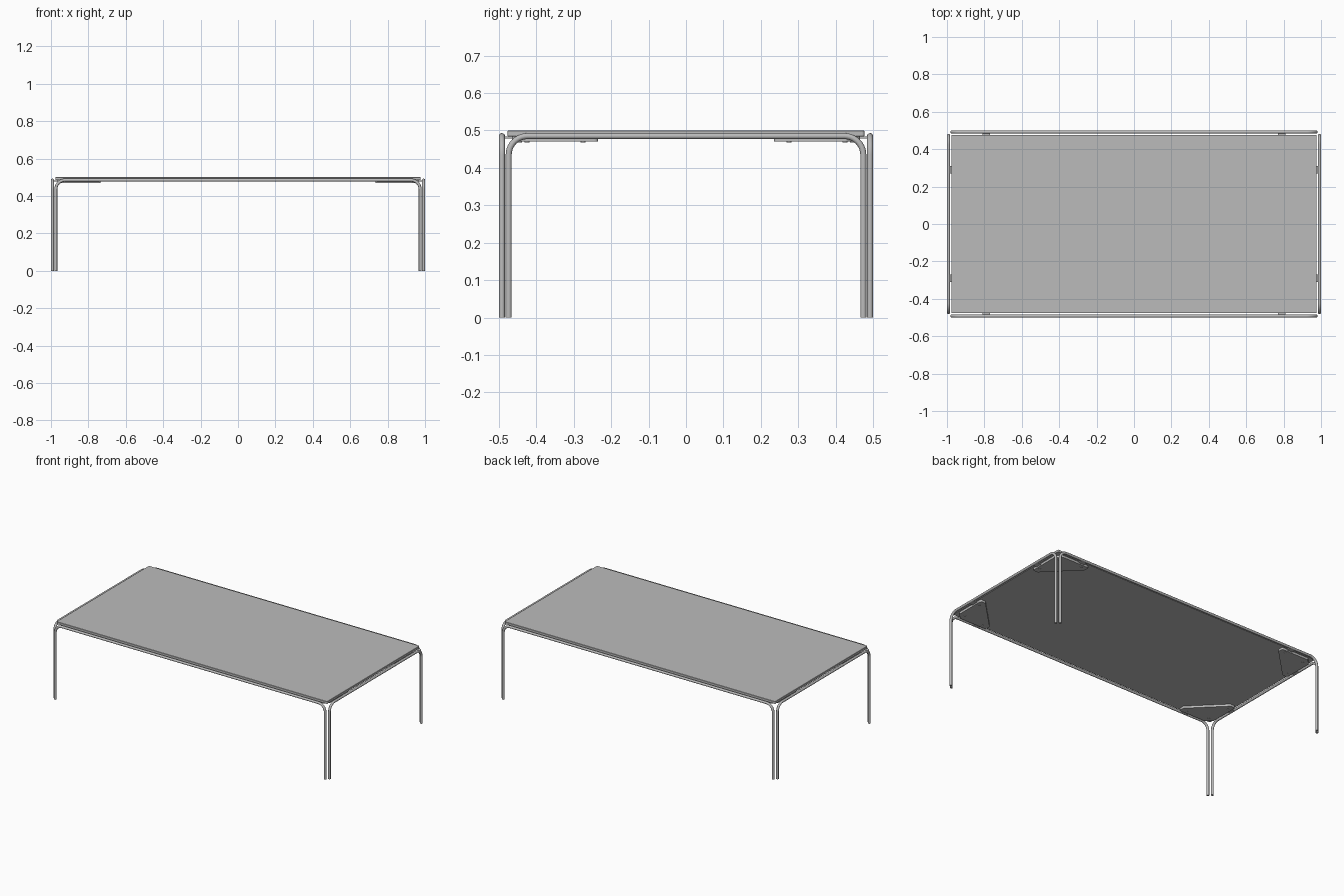
import bpy, bmesh, math
from mathutils import Vector

cube = bpy.data.objects.get("Cube")
if cube:
    bpy.data.objects.remove(cube, do_unlink=True)

TUBE = 0.008            # tube radius
RAIL_Z = 0.485          # rail centre height
BEND = 0.05             # bend radius at tube centre
LEG_X, RAIL_X = 0.974, 0.992
LEG_Y, RAIL_Y = 0.474, 0.492


def material(name, value):
    mat = bpy.data.materials.new(name)
    mat.use_nodes = True
    colour = (value, value, value, 1)
    mat.diffuse_color = colour
    mat.node_tree.nodes["Principled BSDF"].inputs["Base Color"].default_value = colour
    return mat


grey = material("warm_grey", 0.5)


def finish(name, bm):
    bmesh.ops.recalc_face_normals(bm, faces=bm.faces)
    mesh = bpy.data.meshes.new(name)
    bm.to_mesh(mesh)
    bm.free()
    mesh.materials.append(grey)
    obj = bpy.data.objects.new(name, mesh)
    bpy.context.collection.objects.link(obj)
    bpy.ops.object.select_all(action='DESELECT')
    obj.select_set(True)
    bpy.context.view_layer.objects.active = obj
    bpy.ops.object.shade_smooth_by_angle(angle=math.radians(35))
    return obj


def rounded(corners, radii, steps=6):
    """Round each corner of a closed 2D outline."""
    out = []
    for i, (corner, r) in enumerate(zip(corners, radii)):
        p = Vector(corner)
        a = (Vector(corners[i - 1]) - p).normalized()
        b = (Vector(corners[(i + 1) % len(corners)]) - p).normalized()
        half = a.angle(b) / 2
        reach = r / math.tan(half)
        start, end = p + a * reach, p + b * reach
        for s in range(steps + 1):
            t = s / steps
            out.append(start * (1 - t) ** 2 + p * 2 * t * (1 - t) + end * t ** 2)
    return out


def slab(bm, outline, low, high):
    """Extrude a 2D outline between two heights."""
    face = bm.faces.new([bm.verts.new((p[0], p[1], low)) for p in outline])
    top = bmesh.ops.extrude_face_region(bm, geom=[face])
    moved = [v for v in top["geom"] if isinstance(v, bmesh.types.BMVert)]
    bmesh.ops.translate(bm, verts=moved, vec=(0, 0, high - low))


def arch(name, half, place, sides=16, steps=10):
    """Sweep a tube along leg, bend, rail, bend, leg; place maps (u, z, w) to 3D."""
    path = [(-half, 0.0, 0.0)]
    for sign, first in ((-1, 180), (1, 90)):
        for s in range(steps + 1):
            a = math.radians(first - 90 * s / steps)
            path.append((sign * (half - BEND) + BEND * math.cos(a),
                         RAIL_Z - BEND + BEND * math.sin(a), a))
    path.append((half, 0.0, 0.0))
    bm = bmesh.new()
    rings = []
    for i, (u, z, a) in enumerate(path):
        if i == 0:
            a = math.pi
        ring = []
        for k in range(sides):
            t = math.tau * k / sides
            out = TUBE * math.cos(t)
            ring.append(bm.verts.new(place(u + out * math.cos(a), z + out * math.sin(a),
                                           TUBE * math.sin(t))))
        rings.append(ring)
    for r, s in zip(rings, rings[1:]):
        for k in range(sides):
            n = (k + 1) % sides
            bm.faces.new((r[k], r[n], s[n], s[k]))
    bm.faces.new(rings[0])
    bm.faces.new(rings[-1])
    finish(name, bm)


# Table top with a fine eased edge
bm = bmesh.new()
w, d = 0.977, 0.477
slab(bm, rounded([(-w, -d), (w, -d), (w, d), (-w, d)], [0.008] * 4), 0.484, 0.5)
top = finish("table_top", bm)
ease = top.modifiers.new("eased_edge", 'BEVEL')
ease.width, ease.segments, ease.limit_method = 0.0015, 1, 'ANGLE'
ease.angle_limit = math.radians(60)

# Bent tube frames on the four sides
for word, s in (("front", -1), ("back", 1)):
    arch(word + "_frame", LEG_X, lambda u, z, v, s=s: (u, s * RAIL_Y + v, z))
for word, s in (("right", -1), ("left", 1)):
    arch(word + "_frame", LEG_Y, lambda u, z, v, s=s: (s * RAIL_X + v, u, z))

# Corner brackets: triangular plate, rail tabs and screw heads
plate = rounded([(0.965, 0.235), (0.965, 0.43), (0.93, 0.465), (0.735, 0.465),
                 (0.735, 0.43), (0.93, 0.235)],
                [0.012, 0.012, 0.012, 0.012, 0.015, 0.015])
for sx, side in ((-1, "right"), (1, "left")):
    for sy, end in ((-1, "front"), (1, "back")):
        corner = end + "_" + side
        bm = bmesh.new()
        slab(bm, [(sx * p.x, sy * p.y) for p in plate], 0.470, 0.4845)
        for cx, cy, hx, hy in ((0.79, 0.475, 0.02, 0.014), (0.975, 0.29, 0.014, 0.02)):
            slab(bm, [(sx * (cx + i * hx), sy * (cy + j * hy))
                      for i, j in ((-1, -1), (1, -1), (1, 1), (-1, 1))], 0.478, 0.4835)
        finish(corner + "_bracket", bm)
        bm = bmesh.new()
        for cx, cy in ((0.775, 0.445), (0.945, 0.275), (0.925, 0.425)):
            ring = [(sx * cx + 0.007 * math.cos(math.tau * k / 12),
                     sy * cy + 0.007 * math.sin(math.tau * k / 12)) for k in range(12)]
            slab(bm, ring, 0.468, 0.472)
        finish(corner + "_screws", bm)
